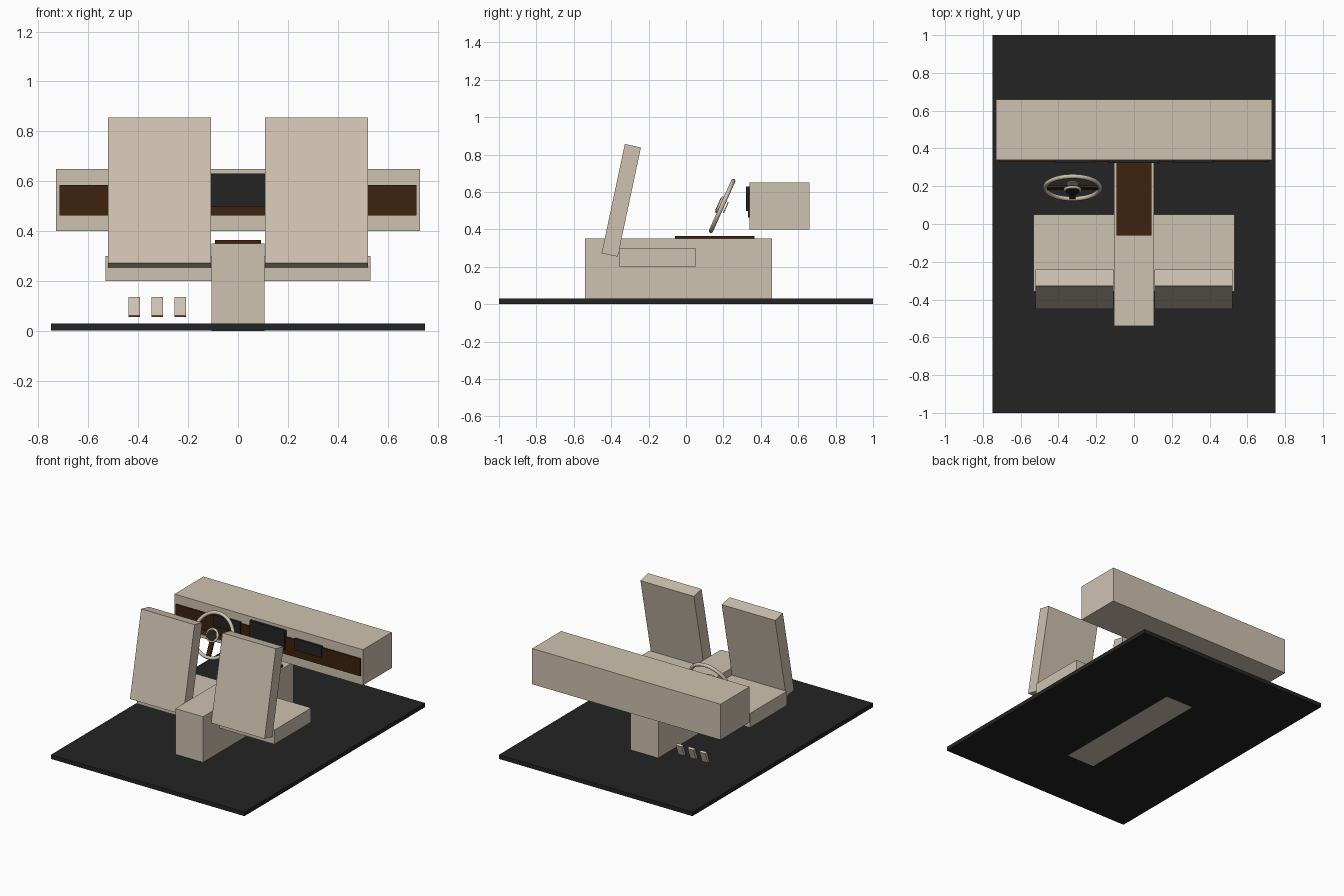
import bpy
from math import radians, sin, cos
from mathutils import Matrix, Vector

if "Cube" in bpy.data.objects:
    bpy.data.objects.remove(bpy.data.objects["Cube"])


def material(name, rgb):
    m = bpy.data.materials.new(name)
    m.use_nodes = True
    m.diffuse_color = (*rgb, 1)
    m.node_tree.nodes["Principled BSDF"].inputs["Base Color"].default_value = (*rgb, 1)
    return m


beige = material("beige_leather", (0.62, 0.54, 0.44))
black = material("black_trim", (0.017, 0.017, 0.017))
wood = material("dark_wood", (0.048, 0.016, 0.004))


def finish(name, mat):
    ob = bpy.context.object
    ob.name = name
    ob.data.materials.append(mat)
    return ob


def box(name, mat, center, size, tilt=0):
    """Box leaning about x by tilt degrees."""
    bpy.ops.mesh.primitive_cube_add(size=1)
    ob = finish(name, mat)
    ob.data.transform(Matrix.Diagonal((*size, 1)))
    ob.location = center
    ob.rotation_euler.x = radians(tilt)
    return ob


def span(name, mat, x, y, z):
    """Upright box between low and high limits on each axis."""
    lims = (x, y, z)
    return box(name, mat, [(a + b) / 2 for a, b in lims], [b - a for a, b in lims])


# Floor and centre console, whose base shows through the floor
span("floor", black, (-0.75, 0.75), (-1, 1), (0.001, 0.03))
span("console", beige, (-0.107, 0.107), (-0.54, 0.46), (0, 0.35))
span("console_wood_top", wood, (-0.093, 0.093), (-0.06, 0.365), (0.35, 0.365))

# Seats
for side, s in (("left", 1), ("right", -1)):
    box(side + "_seat_cushion", beige, (s * 0.319, -0.153, 0.25), (0.426, 0.408, 0.1))
    box(side + "_seat_back", beige, (s * 0.315, -0.346, 0.555), (0.414, 0.088, 0.597), -12)

# Dashboard with wood strip, screen and vents
span("dashboard", beige, (-0.73, 0.73), (0.34, 0.66), (0.4, 0.65))
span("dashboard_wood", wood, (-0.715, 0.715), (0.331, 0.341), (0.463, 0.585))
span("centre_screen", black, (-0.137, 0.137), (0.322, 0.341), (0.497, 0.63))
for side, s in (("left", 1), ("right", -1)):
    box(side + "_instrument", black, (s * 0.315, 0.331, 0.555), (0.21, 0.016, 0.08))

# Pedals
for i in range(3):
    box(f"pedal_{i + 1}", beige, (-0.416 + 0.092 * i, 0.39, 0.096), (0.046, 0.018, 0.08), -20)

# Steering wheel, built flat and tipped towards the driver
wheel = Matrix.Translation((-0.325, 0.193, 0.525)) @ Matrix.Rotation(radians(66), 4, "X")


def ring(name, mat, major, minor, height=0):
    bpy.ops.mesh.primitive_torus_add(major_radius=major, minor_radius=minor,
                                     major_segments=40, minor_segments=10)
    bpy.ops.object.shade_smooth()
    finish(name, mat).matrix_world = wheel @ Matrix.Translation((0, 0, height))


def disc(name, mat, radius, depth, height):
    bpy.ops.mesh.primitive_cylinder_add(radius=radius, depth=depth, vertices=24)
    bpy.ops.object.shade_smooth_by_angle(angle=radians(40))
    finish(name, mat).matrix_world = wheel @ Matrix.Translation((0, 0, height))


ring("wheel_rim", beige, 0.146, 0.012)
ring("hub_ring", beige, 0.04, 0.008, 0.014)
disc("hub_cap", black, 0.037, 0.022, 0.013)
disc("hub_back", beige, 0.032, 0.006, -0.022)
for label, angle in (("left", 0), ("right", 180), ("lower", 270)):
    a = radians(angle)
    spoke = box(label + "_spoke", wood, (0, 0, 0), (0.12, 0.032, 0.012))
    spoke.matrix_world = (wheel @ Matrix.Translation(Vector((cos(a), sin(a), 0)) * 0.085)
                          @ Matrix.Rotation(a, 4, "Z"))
